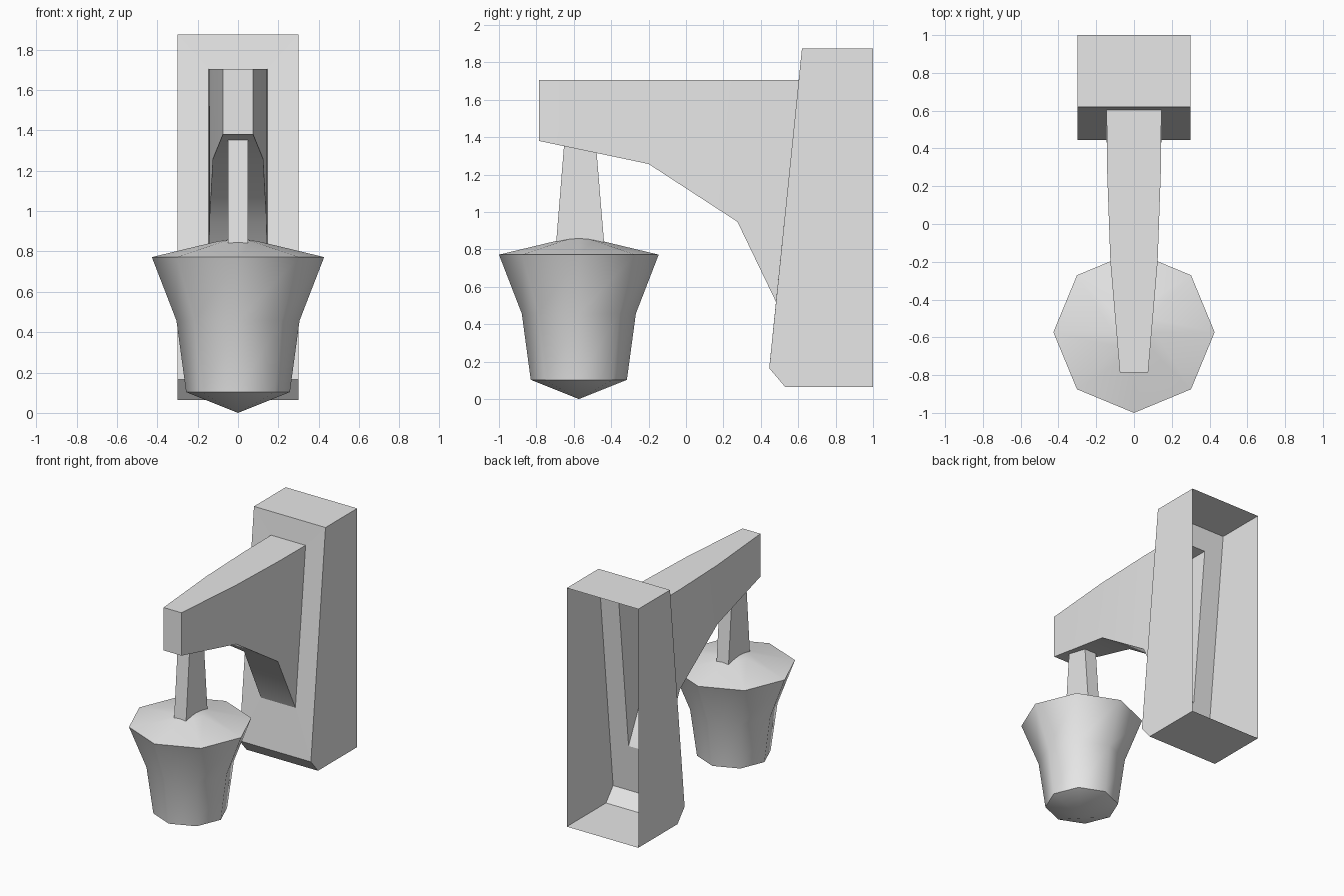
import bpy
import bmesh
from math import cos, sin, tau, radians

cube = bpy.data.objects.get("Cube")
if cube:
    bpy.data.objects.remove(cube, do_unlink=True)

grey = bpy.data.materials.new("plain_grey")
grey.use_nodes = True
grey.diffuse_color = (0.8, 0.8, 0.8, 1)
grey.node_tree.nodes["Principled BSDF"].inputs["Base Color"].default_value = (0.8, 0.8, 0.8, 1)


def finish(bm, name, smooth_angle=None):
    """Turn a bmesh into a named object; edges sharper than the angle stay hard."""
    bmesh.ops.recalc_face_normals(bm, faces=bm.faces)
    if smooth_angle is not None:
        for f in bm.faces:
            f.smooth = True
        for e in bm.edges:
            if len(e.link_faces) == 2 and e.calc_face_angle() > radians(smooth_angle):
                e.smooth = False
    mesh = bpy.data.meshes.new(name)
    bm.to_mesh(mesh)
    bm.free()
    mesh.materials.append(grey)
    obj = bpy.data.objects.new(name, mesh)
    bpy.context.collection.objects.link(obj)
    return obj


def loft(bm, rings, closed=True):
    """Skin consecutive rings of vertices with quads."""
    n = len(rings[0])
    for a, b in zip(rings, rings[1:]):
        for i in range(n if closed else n - 1):
            j = (i + 1) % n
            bm.faces.new((a[i], a[j], b[j], b[i]))


# Where the arm meets the sloping front of the wall plate
arm_half = 0.145
arm_top = (0.603, 1.705)
arm_low = (0.481, 0.52)

# Wall plate: hollow shell, open at the back, with a slot behind the arm
bm = bmesh.new()
profile = [(0.62, 1.875), (1, 1.875), (1, 0.065), (0.53, 0.065), (0.445, 0.165)]
left, right = [[bm.verts.new((x, y, z)) for y, z in profile] for x in (0.3, -0.3)]
bm.faces.new(left)
bm.faces.new(right)
for i in (0, 2, 3):
    bm.faces.new((left[i], left[i + 1], right[i + 1], right[i]))
outer = [left[0], right[0], right[4], left[4]]
slot = [bm.verts.new((s * arm_half, *p))
        for s, p in ((1, arm_top), (-1, arm_top), (-1, arm_low), (1, arm_low))]
loft(bm, [outer, slot])
finish(bm, "wall_plate")

# Arm: hollow, tapering towards the front, with a stepped underside
bm = bmesh.new()
stations = [(0.075, (-0.785, 1.705), (-0.785, 1.38)),
            (0.125, (-0.2, 1.705), (-0.2, 1.257)),
            (0.142, (0.275, 1.705), (0.275, 0.948)),
            (arm_half, arm_top, arm_low)]
rings = [[bm.verts.new((s * w, *p)) for s, p in ((1, top), (-1, top), (-1, low), (1, low))]
         for w, top, low in stations]
loft(bm, rings)
bm.faces.new(rings[0])
finish(bm, "arm", 35)

# Hanger: post widening downwards, cut to the slope of the arm
bm = bmesh.new()
outline = [(-0.652, 1.357), (-0.478, 1.32), (-0.437, 0.825), (-0.695, 0.825)]
sides = [[bm.verts.new((x, y, z)) for y, z in outline] for x in (0.05, -0.05)]
loft(bm, sides)
for side in sides:
    bm.faces.new(side)
finish(bm, "hanger")

# Lantern: eight-sided, flared upwards, with a low cap and a pointed base
bm = bmesh.new()
centre_y = -0.573
levels = [(0.257, 0.103), (0.305, 0.457), (0.427, 0.772), (0.11, 0.848)]
rings = [[bm.verts.new((r * cos(tau * i / 8), centre_y + r * sin(tau * i / 8), z))
          for i in range(8)] for r, z in levels]
loft(bm, rings)
for ring, z in ((rings[0], 0), (rings[-1], 0.868)):
    tip = bm.verts.new((0, centre_y, z))
    for i in range(8):
        bm.faces.new((ring[i], ring[(i + 1) % 8], tip))
finish(bm, "lantern", 50)
